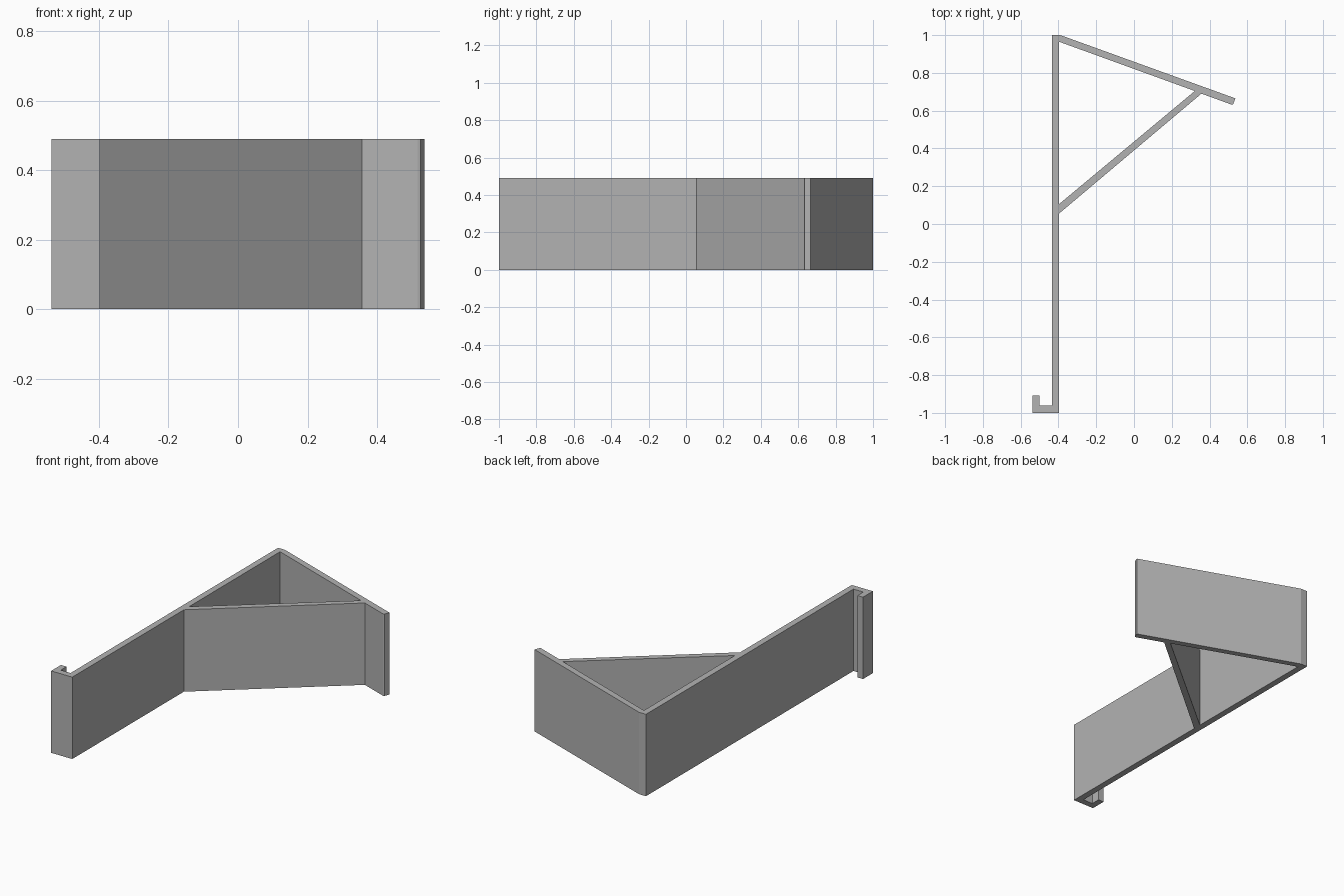
import bpy
import bmesh
from mathutils import Vector

HEIGHT = 0.49

cube = bpy.data.objects.get("Cube")
if cube:
    bpy.data.objects.remove(cube, do_unlink=True)

# Single plain grey
grey = bpy.data.materials.new("light_grey")
grey.use_nodes = True
colour = (0.45, 0.45, 0.45, 1.0)
grey.diffuse_color = colour
grey.node_tree.nodes["Principled BSDF"].inputs["Base Color"].default_value = colour

# Outline: hook, long wall, slanted arm and diagonal brace
outline = [
    (-0.537, -1.0), (-0.397, -1.0),                      # hook base
    (-0.397, 0.055), (0.357, 0.69),                      # underside of brace
    (0.517, 0.632), (0.525, 0.634), (0.537, 0.665),      # arm tip
    (-0.39, 1.0), (-0.435, 1.0),                         # apex
    (-0.435, -0.962), (-0.5, -0.962),                    # inside of hook
    (-0.5, -0.907), (-0.537, -0.907),                    # hook lip
]
# Triangular opening between wall, arm and brace
opening = [(-0.397, 0.105), (0.322, 0.704), (-0.397, 0.965)]


def add_loop(bm, points):
    verts = [bm.verts.new((x, y, 0)) for x, y in points]
    return [bm.edges.new((a, b)) for a, b in zip(verts, verts[1:] + verts[:1])]


def extruded_profile(name, loops, height):
    bm = bmesh.new()
    edges = [e for loop in loops for e in add_loop(bm, loop)]
    bmesh.ops.triangle_fill(bm, edges=edges, use_beauty=True, normal=Vector((0, 0, 1)))
    result = bmesh.ops.extrude_face_region(bm, geom=bm.faces[:], use_keep_orig=True)
    top = [g for g in result["geom"] if isinstance(g, bmesh.types.BMVert)]
    bmesh.ops.translate(bm, verts=top, vec=(0, 0, height))
    bmesh.ops.recalc_face_normals(bm, faces=bm.faces[:])
    mesh = bpy.data.meshes.new(name)
    bm.to_mesh(mesh)
    bm.free()
    mesh.materials.append(grey)
    obj = bpy.data.objects.new(name, mesh)
    bpy.context.collection.objects.link(obj)
    return obj


extruded_profile("hooked_bracket", [outline, opening], HEIGHT)
